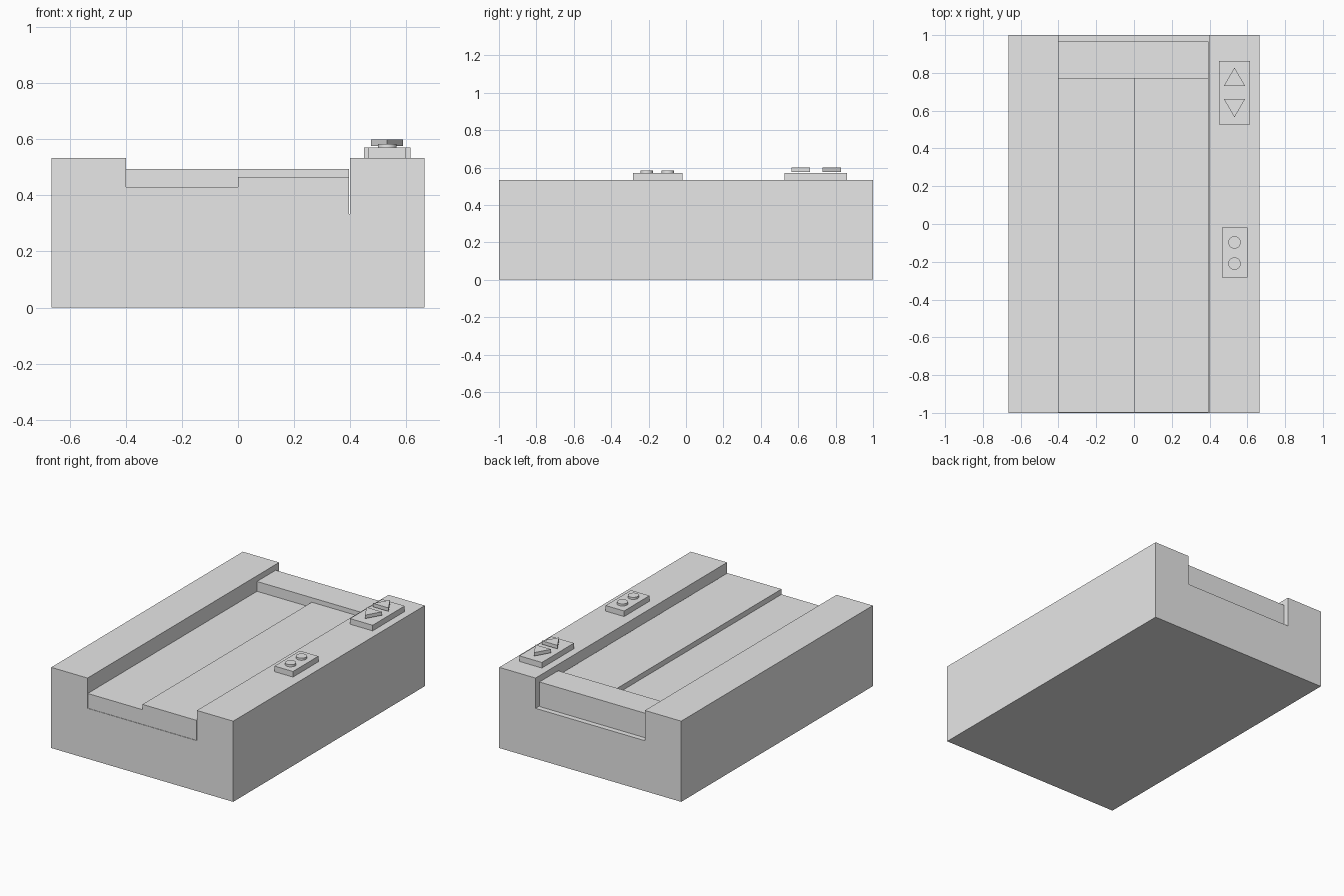
import bpy, bmesh, math

cube = bpy.data.objects.get("Cube")
if cube:
    bpy.data.objects.remove(cube, do_unlink=True)

grey = bpy.data.materials.new("light grey")
grey.use_nodes = True
grey.diffuse_color = (0.8, 0.8, 0.8, 1)
grey.node_tree.nodes["Principled BSDF"].inputs["Base Color"].default_value = (0.8, 0.8, 0.8, 1)


def prism(name, outline, z0, z1):
    """Extrude a counter-clockwise outline from z0 up to z1."""
    bm = bmesh.new()
    low = [bm.verts.new((x, y, z0)) for x, y in outline]
    high = [bm.verts.new((x, y, z1)) for x, y in outline]
    bm.faces.new(low[::-1])
    bm.faces.new(high)
    n = len(outline)
    for i in range(n):
        j = (i + 1) % n
        bm.faces.new((low[i], low[j], high[j], high[i]))
    mesh = bpy.data.meshes.new(name)
    bm.to_mesh(mesh)
    bm.free()
    mesh.materials.append(grey)
    obj = bpy.data.objects.new(name, mesh)
    bpy.context.collection.objects.link(obj)
    return obj


def box(name, x0, x1, y0, y1, z0, z1):
    return prism(name, [(x0, y0), (x1, y0), (x1, y1), (x0, y1)], z0, z1)


WIDE, INNER, GAP = 0.665, 0.4, 0.395
FLOOR, TOP, PAD = 0.333, 0.533, 0.57
MID = 0.532

# Base slab and the two raised frame sides
box("back_slab", -WIDE, WIDE, -1, 1, 0, FLOOR)
box("right_frame", -WIDE, -INNER, -1, 1, FLOOR, TOP)
box("left_frame", INNER, WIDE, -1, 1, FLOOR, TOP)

# Stepped sliding doors and the header across their end
box("right_door", -INNER, 0, -0.997, 0.77, FLOOR, 0.43)
box("left_door", 0, GAP, -0.997, 0.77, FLOOR, 0.465)
box("header", -INNER, GAP, 0.77, 0.965, FLOOR, 0.495)

# Direction indicator with two arrows
box("indicator_plate", 0.45, 0.615, 0.527, 0.862, TOP, PAD)
for name, base, tip in (("up_arrow", 0.73, 0.828), ("down_arrow", 0.663, 0.565)):
    pts = [(MID - 0.057, base), (MID + 0.057, base), (MID, tip)]
    prism(name, pts if tip > base else pts[::-1], 0.577, 0.6)

# Call panel with two round buttons
box("call_plate", 0.465, 0.6, -0.283, -0.018, TOP, PAD)
for name, y in (("upper_button", -0.097), ("lower_button", -0.21)):
    ring = [(MID + 0.033 * math.cos(math.tau * i / 32),
             y + 0.033 * math.sin(math.tau * i / 32)) for i in range(32)]
    button = prism(name, ring, PAD, 0.584)
    for face in button.data.polygons:
        face.use_smooth = len(face.vertices) == 4
    for edge in button.data.edges:
        a, b = (button.data.vertices[v].co.z for v in edge.vertices)
        edge.use_edge_sharp = abs(a - b) < 0.001
